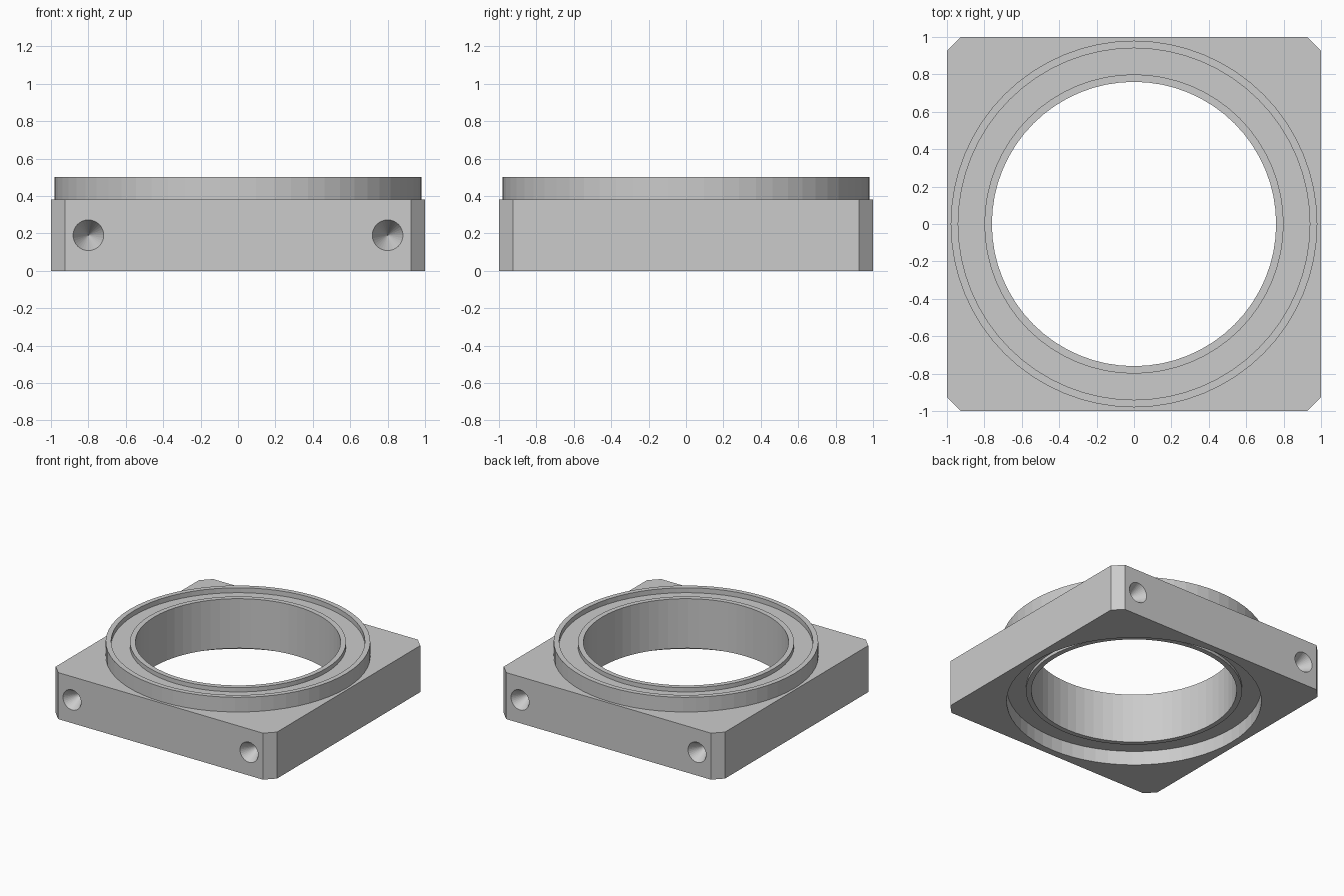
import bpy, bmesh, math
from mathutils import Matrix

if "Cube" in bpy.data.objects:
    bpy.data.objects.remove(bpy.data.objects["Cube"])

grey = bpy.data.materials.new("plain grey")
grey.diffuse_color = (0.6, 0.6, 0.6, 1)
grey.use_nodes = True
grey.node_tree.nodes["Principled BSDF"].inputs["Base Color"].default_value = grey.diffuse_color


def add_object(name, bm):
    bmesh.ops.recalc_face_normals(bm, faces=bm.faces)
    mesh = bpy.data.meshes.new(name)
    bm.to_mesh(mesh)
    bm.free()
    mesh.materials.append(grey)
    ob = bpy.data.objects.new(name, mesh)
    bpy.context.collection.objects.link(ob)
    return ob


def cone_cutter(name, r1, r2, depth, matrix, segments):
    bm = bmesh.new()
    bmesh.ops.create_cone(bm, cap_ends=True, segments=segments, radius1=r1,
                          radius2=r2, depth=depth, matrix=matrix)
    ob = add_object(name, bm)
    ob.hide_render = True
    return ob


# square block with cut corners
H, C = 0.38, 0.075
bm = bmesh.new()
outline = [(1, 1 - C), (1 - C, 1), (C - 1, 1), (-1, 1 - C),
           (-1, C - 1), (C - 1, -1), (1 - C, -1), (1, C - 1)]
base = bm.faces.new([bm.verts.new((x, y, 0)) for x, y in outline])
ext = bmesh.ops.extrude_face_region(bm, geom=[base])
bmesh.ops.translate(bm, vec=(0, 0, H),
                    verts=[v for v in ext["geom"] if isinstance(v, bmesh.types.BMVert)])
block = add_object("block", bm)

# cutters: the large bore and the tapered holes in the front and back
cutters = [cone_cutter("bore_cutter", 0.943, 0.943, 1, Matrix.Translation((0, 0, 0.2)), 64)]
R, D, OVER = 0.082, 0.15, 0.01
for side in (-1, 1):
    for x in (-0.8, 0.8):
        # wide end slightly outside the face, tip pointing inwards
        m = (Matrix.Translation((x, side * (1 + OVER - (D + OVER) / 2), H / 2))
             @ Matrix.Rotation(side * math.pi / 2, 4, 'X'))
        cutters.append(cone_cutter("hole_cutter", R * (D + OVER) / D, 0, D + OVER, m, 32))
for cutter in cutters:
    mod = block.modifiers.new("cut", 'BOOLEAN')
    mod.operation = 'DIFFERENCE'
    mod.solver = 'EXACT'
    mod.object = cutter

# apply the cuts and drop the cutters
bpy.context.view_layer.update()
cut_mesh = bpy.data.meshes.new_from_object(
    block.evaluated_get(bpy.context.evaluated_depsgraph_get()))
block.modifiers.clear()
block.data = cut_mesh
for cutter in cutters:
    bpy.data.objects.remove(cutter)

# revolved ring: raised rim and inner lip, with a groove at both ends
profile = [(0.76, 0.09), (0.80, 0.09), (0.80, 0.115), (0.96, 0.115),
           (0.96, 0.37), (0.98, 0.37), (0.98, 0.50), (0.94, 0.50),
           (0.94, 0.46), (0.80, 0.46), (0.80, 0.495), (0.76, 0.495)]
N = 64
bm = bmesh.new()
loops = []
for i in range(N):
    a = 2 * math.pi * i / N
    loops.append([bm.verts.new((r * math.cos(a), r * math.sin(a), z)) for r, z in profile])
for i in range(N):
    p, q = loops[i], loops[(i + 1) % N]
    for j in range(len(profile)):
        k = (j + 1) % len(profile)
        bm.faces.new((p[j], q[j], q[k], p[k]))
add_object("ring", bm)
